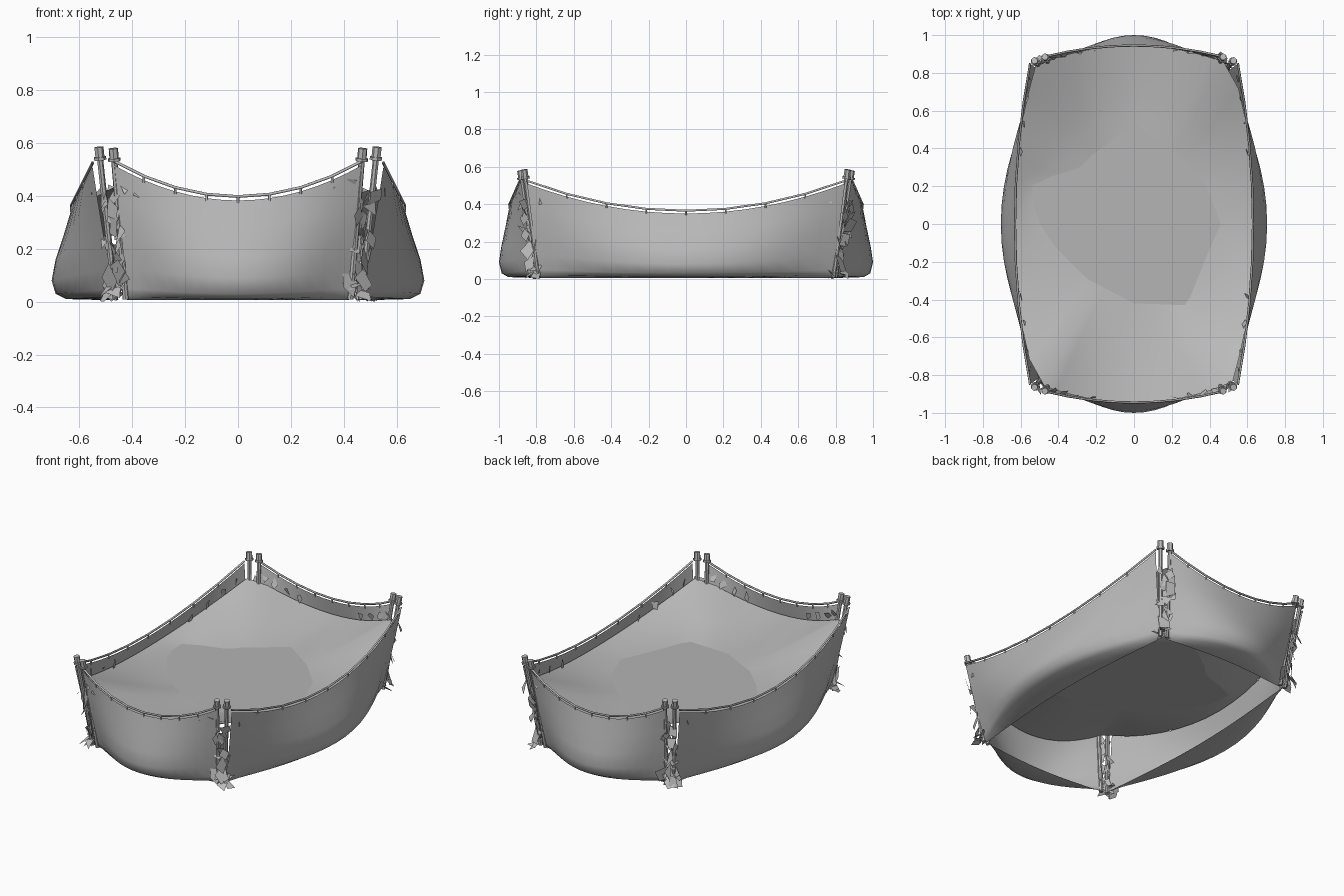
import bpy, bmesh, math, random
from mathutils import Vector

random.seed(4)
if "Cube" in bpy.data.objects:
    bpy.data.objects.remove(bpy.data.objects["Cube"], do_unlink=True)


def material(name, value):
    m = bpy.data.materials.new(name)
    m.use_nodes = True
    color = (value, value, value, 1)
    m.diffuse_color = color
    m.node_tree.nodes["Principled BSDF"].inputs["Base Color"].default_value = color
    return m


CLOTH = material("grey cloth", 0.5)
PATCH = material("worn grey cloth", 0.46)
CORNERS = [(1, 1), (-1, 1), (-1, -1), (1, -1)]


def finish(name, bm, mats, angle=None):
    bmesh.ops.recalc_face_normals(bm, faces=bm.faces)
    mesh = bpy.data.meshes.new(name)
    bm.to_mesh(mesh)
    bm.free()
    for m in mats:
        mesh.materials.append(m)
    ob = bpy.data.objects.new(name, mesh)
    bpy.context.collection.objects.link(ob)
    if angle:
        bpy.ops.object.select_all(action="DESELECT")
        ob.select_set(True)
        bpy.context.view_layer.objects.active = ob
        bpy.ops.object.shade_smooth_by_angle(angle=math.radians(angle))
    return ob


def lerp(a, b, t):
    return a + (b - a) * t


def place(along, out, z, axis, sign):
    """Turn (along, out) into x and y for a side wall or an end wall."""
    return Vector((sign * out, along, z)) if axis == "x" else Vector((along, sign * out, z))


def grid(bm, rows):
    rows = [[bm.verts.new(p) for p in row] for row in rows]
    for a, b in zip(rows, rows[1:]):
        for i in range(len(a) - 1):
            bm.faces.new((a[i], a[i + 1], b[i + 1], b[i]))


# Bulging cloth walls tucked under to a straight hem: profiles as (out, z)
SIDE = dict(axis="x", top=0.85, bottom=0.785,
            mid=[(.63, .35), (.66, .25), (.69, .16), (.705, .08), (.69, .03), (.65, .01), (.50, .006)],
            end=[(.55, .51), (.53, .38), (.51, .26), (.485, .13), (.47, .05), (.463, .02), (.45, .006)])
END = dict(axis="y", top=0.475, bottom=0.42,
           mid=[(.945, .383), (.965, .28), (.988, .17), (1.0, .09), (.985, .03), (.95, .01), (.82, .006)],
           end=[(.885, .52), (.865, .39), (.845, .26), (.82, .13), (.805, .05), (.80, .02), (.79, .006)])
COLS = 16


def wall_point(w, sign, s, k):
    (end_out, end_z), (mid_out, mid_z) = w["end"][k], w["mid"][k]
    t = 1 - end_z / w["end"][0][1]
    b = (1 - s * s) ** lerp(1, 1.3, t)
    return place(s * lerp(w["top"], w["bottom"], t), lerp(end_out, mid_out, b),
                 lerp(end_z, mid_z, b), w["axis"], sign)


def rope_point(w, sign, s):
    return wall_point(w, sign, s, 0) + Vector((0, 0, 0.015))


def tube(name, points, radius):
    cu = bpy.data.curves.new(name, "CURVE")
    cu.dimensions = "3D"
    cu.bevel_depth = radius
    cu.bevel_resolution = 1
    sp = cu.splines.new("POLY")
    sp.points.add(len(points) - 1)
    for p, co in zip(sp.points, points):
        p.co = (*co, 1)
    cu.materials.append(CLOTH)
    ob = bpy.data.objects.new(name, cu)
    bpy.context.collection.objects.link(ob)


def shard(bm, center, size, normal):
    """A small flat torn scrap facing roughly along normal."""
    n = (normal + Vector([random.uniform(-.5, .5) for _ in range(3)])).normalized()
    u = n.cross(Vector((0, 0, 1))).normalized()
    v = n.cross(u)
    start = random.uniform(0, 6.28)
    verts = []
    for i in range(random.choice((3, 4, 4))):
        a = start + i * 1.6 + random.uniform(-.3, .3)
        r = size * random.uniform(.6, 1.1)
        verts.append(bm.verts.new(center + u * math.cos(a) * r * .7 + v * math.sin(a) * r))
    bm.faces.new(verts)


for w, sign, name in [(SIDE, 1, "left"), (SIDE, -1, "right"), (END, -1, "front"), (END, 1, "back")]:
    steps = [-1 + 2 * i / COLS for i in range(COLS + 1)]
    bm = bmesh.new()
    grid(bm, [[wall_point(w, sign, s, k) for s in steps] for k in range(len(w["mid"]))])
    finish(name + "_cloth_wall", bm, [CLOTH], 60)
    # Rim rope and its ties
    tube(name + "_rim_rope", [rope_point(w, sign, s) for s in steps[::2]], 0.006)
    for s in steps[2:-1:2]:
        tube(name + "_rope_tie", [rope_point(w, sign, s), wall_point(w, sign, s, 0) - Vector((0, 0, .01))], 0.005)
    # Scraps hanging inside the rim
    bm = bmesh.new()
    inward = place(0, -1, 0, w["axis"], sign)
    for s in (-.9, -.78, -.62, -.45, .45, .62, .78, .9):
        shard(bm, wall_point(w, sign, s, 0) + inward * .015 - Vector((0, 0, .055)), .038, inward)
    finish(name + "_rim_scraps", bm, [CLOTH])

# Sagging sheet lofted from an irregular flat patch to the walls
OUTLINE = [(0, .53), (-.23, .36), (-.28, .30), (-.54, .22), (-.53, .05), (-.42, -.12),
           (-.25, -.29), (0, -.42), (.28, -.43), (.38, -.18), (.46, 0), (.38, .21), (.22, .38)]


def patch_point(angle):
    """Where a ray from the middle crosses the patch outline."""
    d = Vector((math.cos(angle), math.sin(angle)))
    for a, b in zip(OUTLINE, OUTLINE[1:] + OUTLINE[:1]):
        a, e = Vector(a), Vector(b) - Vector(a)
        det = d.cross(e)
        if abs(det) > 1e-9:
            r, q = a.cross(e) / det, a.cross(d) / det
            if r > 0 and -1e-6 <= q <= 1 + 1e-6:
                return Vector((*(d * r), 0.25))
    return Vector((*(d * .45), 0.25))


def sheet_edge():
    for w, sign, turn in [(SIDE, 1, 1), (END, 1, -1), (SIDE, -1, -1), (END, -1, 1)]:
        half, mid, end, low = (.835, .643, .522, .275) if w is SIDE else (.475, .945, .858, .30)
        for i in range(14):
            s = turn * (-1 + i / 7)
            b = 1 - s * s
            yield place(s * half, lerp(end, mid, b), lerp(.43, low, b), w["axis"], sign)


bm = bmesh.new()
edge = list(sheet_edge())
inner = [patch_point(math.atan2(p.y, p.x)) for p in edge]
rings = []
for f in (0, .2, .4, .6, .8, 1):
    ring = []
    for a, b in zip(inner, edge):
        p = a.lerp(b, f)
        p.z = lerp(a.z, b.z, f ** 1.3)
        ring.append(bm.verts.new(p))
    rings.append(ring)
for a, b in zip(rings, rings[1:]):
    for i in range(len(a)):
        j = (i + 1) % len(a)
        bm.faces.new((a[i], b[i], b[j], a[j]))
bm.faces.new(rings[0]).material_index = 1
sheet = finish("sagging_sheet", bm, [CLOTH, PATCH], 40)
for e in sheet.data.edges:
    if all(v < len(edge) for v in e.vertices):
        e.use_edge_sharp = True


# Paired corner poles with caps and lashing scraps
def rod(bm, a, b, radius, sides=7):
    d = b - a
    m = d.to_track_quat("Z", "Y").to_matrix().to_4x4()
    m.translation = (a + b) / 2
    bmesh.ops.create_cone(bm, cap_ends=True, segments=sides, radius1=radius,
                          radius2=radius, depth=d.length, matrix=m)


for sx, sy in CORNERS:
    label = ("back" if sy > 0 else "front") + ("_left" if sx > 0 else "_right")
    flip = Vector((sx, sy, 1))
    bm = bmesh.new()
    for foot, head in [((.425, .80, .01), (.472, .885, .58)), ((.465, .79, .01), (.527, .865, .585))]:
        a, b = Vector(foot) * flip, Vector(head) * flip
        rod(bm, a, b, .012)
        rod(bm, a.lerp(b, .93), b, .018)
        rod(bm, a.lerp(b, .915), a.lerp(b, .935), .024)
    finish(label + "_poles", bm, [CLOTH], 30)
    bm = bmesh.new()
    outward = Vector((sx * .7, sy * .7, 0))
    for i in range(20):
        t = i / 19
        c = Vector((.45, .805, .05)).lerp(Vector((.495, .87, .40)), t)
        c += Vector((random.uniform(-.035, .03), random.uniform(-.02, .025), 0))
        shard(bm, c * flip, lerp(.068, .05, t), outward)
    for i in range(8):
        c = Vector((.46 + random.uniform(-.04, .04), .81 + random.uniform(-.04, .04), random.uniform(.02, .07)))
        shard(bm, c * flip, .055, Vector((sx * .4, sy * .4, .6)))
    for v in bm.verts:
        v.co.z = max(v.co.z, 0)
    finish(label + "_lashing_scraps", bm, [CLOTH])
